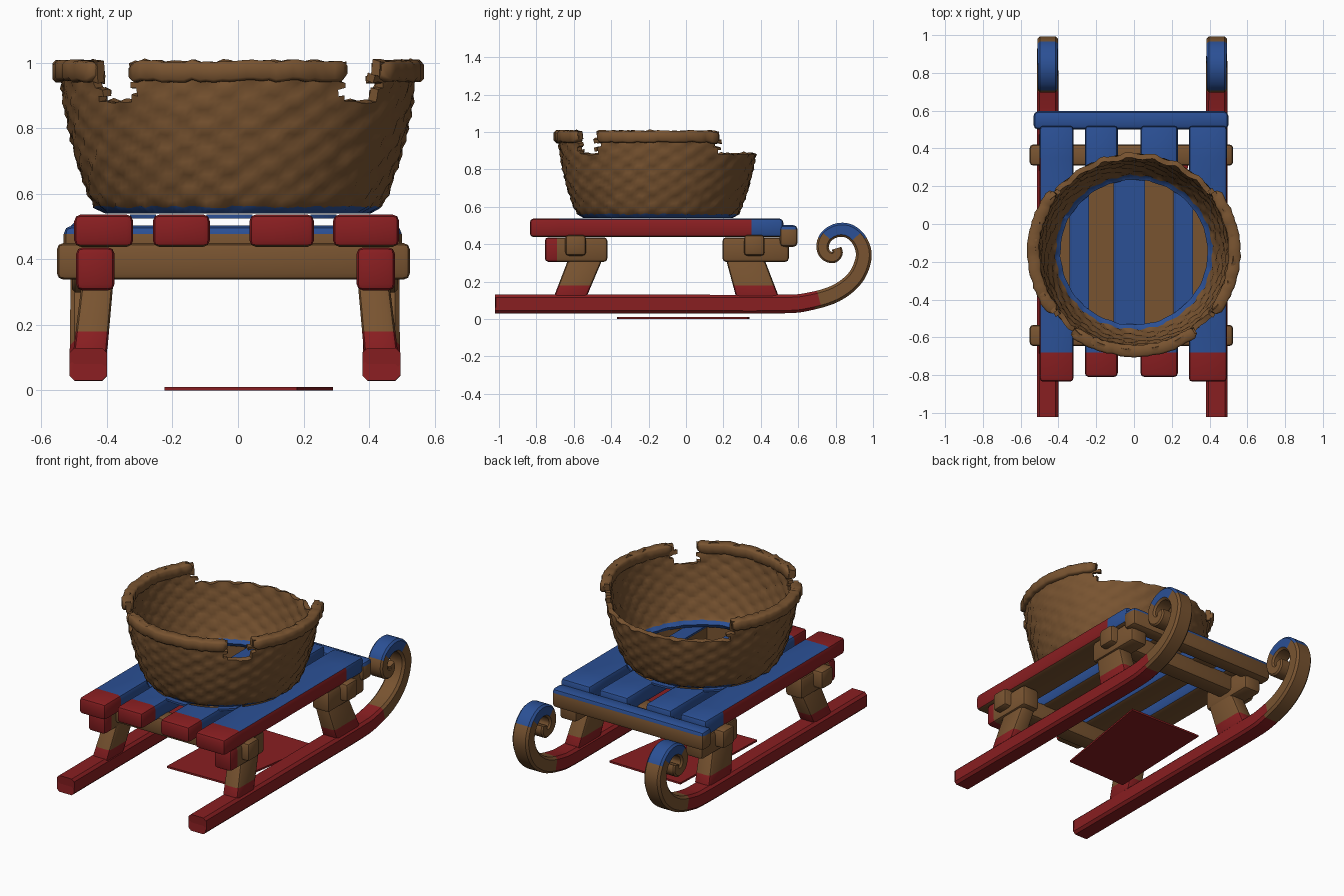
import bpy, bmesh, math, random
from mathutils import Vector

if "Cube" in bpy.data.objects:
    bpy.data.objects.remove(bpy.data.objects["Cube"])

random.seed(4)
BROWN, RED, BLUE = 0, 1, 2
MATS = []
for name, col in (("wood_brown", (0.19, 0.088, 0.03, 1)), ("paint_red", (0.25, 0.013, 0.015, 1)),
                  ("paint_blue", (0.024, 0.08, 0.3, 1))):
    m = bpy.data.materials.new(name)
    m.diffuse_color = col
    m.use_nodes = True
    m.node_tree.nodes["Principled BSDF"].inputs["Base Color"].default_value = m.diffuse_color
    MATS.append(m)


def finish(name, bm, color, recalc=True):
    """Turn a bmesh into an object; color(centre, normal) picks the paint."""
    if recalc:
        bmesh.ops.recalc_face_normals(bm, faces=bm.faces)
    bm.normal_update()
    for f in bm.faces:
        f.material_index = color(f.calc_center_median(), f.normal) if callable(color) else color
    me = bpy.data.meshes.new(name)
    bm.to_mesh(me)
    bm.free()
    ob = bpy.data.objects.new(name, me)
    bpy.context.collection.objects.link(ob)
    for m in MATS:
        me.materials.append(m)
    return ob


def activate(ob):
    bpy.ops.object.select_all(action='DESELECT')
    ob.select_set(True)
    bpy.context.view_layer.objects.active = ob


def smooth(ob, deg=35):
    activate(ob)
    bpy.ops.object.shade_smooth_by_angle(angle=math.radians(deg))


def block(name, bottom, top, z0, z1, color, bevel=0.02, cuts=()):
    """Rounded block between two rectangles (x0, x1, y0, y1); cuts = (axis, value)."""
    bm = bmesh.new()
    rings = [[bm.verts.new((r[i], r[j], z)) for i, j in ((0, 2), (1, 2), (1, 3), (0, 3))]
             for r, z in ((bottom, z0), (top, z1))]
    bm.faces.new(rings[0][::-1])
    bm.faces.new(rings[1])
    for i in range(4):
        j = (i + 1) % 4
        bm.faces.new((rings[0][i], rings[0][j], rings[1][j], rings[1][i]))
    bmesh.ops.bevel(bm, geom=bm.edges[:], offset=bevel, segments=2, profile=0.5, affect='EDGES')
    for axis, v in cuts:
        n = Vector((0, 0, 0))
        n[axis] = 1
        bmesh.ops.bisect_plane(bm, geom=bm.verts[:] + bm.edges[:] + bm.faces[:],
                               plane_co=n * v, plane_no=n)
    return finish(name, bm, color)


def sweep(name, pts, side, sizes, color):
    """Chamfered rectangle (side width, thickness) swept along a planar path."""
    bm, rings = bmesh.new(), []
    for i, p in enumerate(pts):
        t = (pts[min(i + 1, len(pts) - 1)] - pts[max(i - 1, 0)]).normalized()
        n = t.cross(side)
        w, h = sizes[i][0] / 2, sizes[i][1] / 2
        c = 0.3 * min(w, h)
        prof = [(w, h - c), (w - c, h), (c - w, h), (-w, h - c),
                (-w, c - h), (c - w, -h), (w - c, -h), (w, c - h)]
        rings.append([bm.verts.new(p + side * a + n * b) for a, b in prof])
    for a, b in zip(rings, rings[1:]):
        for k in range(8):
            bm.faces.new((a[k], a[(k + 1) % 8], b[(k + 1) % 8], b[k]))
    bm.faces.new(rings[0])
    bm.faces.new(rings[-1])
    return finish(name, bm, color)


def catmull(pts, n=5):
    P = [pts[0]] + pts + [pts[-1]]
    out = []
    for a, b, c, d in zip(P, P[1:], P[2:], P[3:]):
        for k in range(n):
            t = k / n
            out.append(0.5 * (2 * b + (c - a) * t + (2 * a - 5 * b + 4 * c - d) * t * t
                              + (3 * b - a - 3 * c + d) * t ** 3))
    return out + [pts[-1]]


CY = -0.15  # basket centre


def disc_strip(name, x0, x1, r, z0, z1, color):
    """Slice of the round basket floor between two x values."""
    x0, x1 = max(x0, -0.98 * r), min(x1, 0.98 * r)
    xs = [x0 + (x1 - x0) * i / 6 for i in range(7)]
    ys = [math.sqrt(r * r - x * x) for x in xs]
    bm = bmesh.new()
    loop = [(x, CY - y) for x, y in zip(xs, ys)] + [(x, CY + y) for x, y in zip(xs[::-1], ys[::-1])]
    f = bm.faces.new([bm.verts.new((x, y, z0)) for x, y in loop])
    up = bmesh.ops.extrude_face_region(bm, geom=[f])
    bmesh.ops.translate(bm, vec=(0, 0, z1 - z0), verts=[v for v in up['geom'] if isinstance(v, bmesh.types.BMVert)])
    return finish(name, bm, color)


# curled runners
path = [(-1, .08), (-.98, .08), (-.5, .08), (0, .08), (.5, .08), (.65, .092), (.8, .137), (.905, .22), (.95, .33),
        (.93, .415), (.875, .468), (.81, .475), (.752, .443), (.73, .39), (.745, .345), (.785, .328),
        (.81, .35), (.805, .378)]
for side_name, x in (("left", -0.457), ("right", 0.438)):
    pts = catmull([Vector((x, y, z)) for y, z in path])
    sizes = []
    for i, p in enumerate(pts):
        u = min(1, max(0, (i - 20) / (len(pts) - 21)))
        e = 0.8 if i == 0 else 1
        sizes.append((e * (0.115 - 0.02 * u), e * (0.1 - 0.048 * u)))

    def runner_paint(c, n):
        if c.z > 0.44 and c.y > 0.7 and n.z > -0.2:
            return BLUE
        return RED if c.y < 0.7 and c.z < 0.2 else BROWN
    smooth(sweep("runner_" + side_name, pts, Vector((1, 0, 0)), sizes, runner_paint))

# legs and the saddle blocks above them
for side_name, s, o in (("left", -1, -0.012), ("right", 1, -0.003)):
    def xr(a, b):
        return tuple(sorted((s * a + o, s * b + o)))
    for end, yb, yt, ys in (("front", (-.71, -.535), (-.61, -.425), (-.755, -.42)),
                            ("rear", (.27, .5), (.2, .4), (.195, .55))):
        smooth(block(f"{end}_leg_{side_name}", xr(.388, .492) + yb, xr(.365, .46) + yt, 0.11, 0.37,
                     lambda c, n: RED if c.z < 0.18 else BROWN, 0.018, [(2, 0.18)]))
        smooth(block(f"{end}_saddle_{side_name}", xr(.365, .482) + ys, xr(.365, .482) + ys, 0.305, 0.437,
                     lambda c, n: RED if c.y < -0.69 else BROWN, 0.02, [(1, -0.69)]))

# cross beams
for end, y in (("front", -0.59), ("rear", 0.365)):
    r = (-0.553, 0.525, y - 0.056, y + 0.056)
    smooth(block(end + "_cross_beam", r, r, 0.338, 0.45, BROWN))

# seat slats, hollow where the basket sits
slats = [(-.5, -.32, -.835), (-.26, -.086, -.81), (.035, .232, -.81), (.29, .492, -.835)]


def slat_paint(c, n):
    if n.z < -0.5:
        return BROWN
    if c.y < -0.68:
        return RED
    return RED if abs(c.x) > 0.48 and abs(n.x) > 0.6 and c.y < 0.35 else BLUE


for i, (x0, x1, y0) in enumerate(slats):
    r = (x0, x1, y0, 0.52)
    slat = block(f"seat_slat_{i + 1}", r, r, 0.438, 0.537, slat_paint, 0.02, [(1, -0.68), (1, 0.35)])
    cutter = disc_strip(f"pocket_cutter_{i + 1}", x0 + 0.022, x1 - 0.022, 0.41, 0.45, 0.6, BROWN)
    cutter.hide_render = True
    mod = slat.modifiers.new("pocket", 'BOOLEAN')
    mod.operation = 'DIFFERENCE'
    mod.object = cutter
    activate(slat)
    bpy.ops.object.modifier_apply(modifier="pocket")
    bpy.data.objects.remove(cutter)
    smooth(slat)

# rear rail
r = (-0.532, 0.5, 0.5, 0.597)
smooth(block("rear_rail", r, r, 0.385, 0.503, lambda c, n: BLUE if n.z > 0.3 or c.z > 0.48 else BROWN,
             0.025))

# basket floor showing in the gaps between slats
for i in range(3):
    disc_strip(f"basket_floor_{i + 1}", slats[i][1] - 0.01, slats[i + 1][0] + 0.01, 0.425, 0.525, 0.537, BLUE)

# woven basket wall, with the rim broken away at the corners and back
prof = [(.54, .405), (.56, .435), (.6, .457), (.7, .492), (.8, .517), (.88, .532), (1.0, .545)]


def radius(z):
    for (a, ra), (b, rb) in zip(prof, prof[1:]):
        if z <= b + 1e-6:
            return ra + (rb - ra) * (z - a) / (b - a)
    return prof[-1][1]


N, LEVELS = 144, 24
bm = bmesh.new()
rows = []
for k in range(LEVELS):
    z, row = 0.54 + 0.02 * k, []
    for i in range(N):
        a = 2 * math.pi * i / N
        weave = 0.006 * math.sin(a * 24 + math.pi * (k // 2)) * (k % 2) + random.uniform(-.003, .003)
        rr = radius(z) + (weave if k else 0)
        row.append(bm.verts.new((rr * math.cos(a), CY + rr * 0.985 * math.sin(a),
                                 z + (random.uniform(-.004, .004) if k else 0))))
    rows.append(row)
for k in range(LEVELS - 1):
    jag = [random.uniform(-2.5, 2.5) for _ in range(3)]
    for i in range(N):
        deg = (i + 0.5) * 360 / N
        near = [abs((deg - c + 180) % 360 - 180) for c in (0, 180, 270)]
        if k < 17 or any(d < 37 + j for d, j in zip(near, jag)):
            j = (i + 1) % N
            bm.faces.new((rows[k][i], rows[k][j], rows[k + 1][j], rows[k + 1][i]))
bmesh.ops.delete(bm, geom=[v for v in bm.verts if not v.link_faces], context='VERTS')
basket = finish("basket_wall", bm, lambda c, n: BLUE if c.z < 0.56 else BROWN, recalc=False)
mod = basket.modifiers.new("thickness", 'SOLIDIFY')
mod.thickness = 0.028
mod.offset = -1
activate(basket)
bpy.ops.object.modifier_apply(modifier="thickness")
smooth(basket, 60)

# rolled rim pieces
for name, mid in (("right", 0), ("left", 180), ("front", 270)):
    pts, sizes = [], []
    for i in range(31):
        a = math.radians(mid - 37 + 74 * i / 30)
        rr = 0.533 + random.uniform(-.004, .004)
        pts.append(Vector((rr * math.cos(a), CY + 0.98 * rr * math.sin(a), 0.975 + random.uniform(-.005, .005))))
        w = 0.062 * (0.6 if i in (0, 30) else 1)
        sizes.append((w, w * random.uniform(0.95, 1.08)))
    smooth(sweep("basket_rim_" + name, pts, Vector((0, 0, 1)), sizes, BROWN), 60)

# thin sheet lying on the ground
bm = bmesh.new()
quad = [(-.225, -.37), (.18, -.36), (.29, .33), (-.2, .34)]
lo, hi = [[bm.verts.new((x, y, z)) for x, y in quad] for z in (0.0, 0.011)]
bm.faces.new(lo[::-1])
bm.faces.new(hi)
for i in range(4):
    bm.faces.new((lo[i], lo[(i + 1) % 4], hi[(i + 1) % 4], hi[i]))
finish("ground_sheet", bm, RED)
